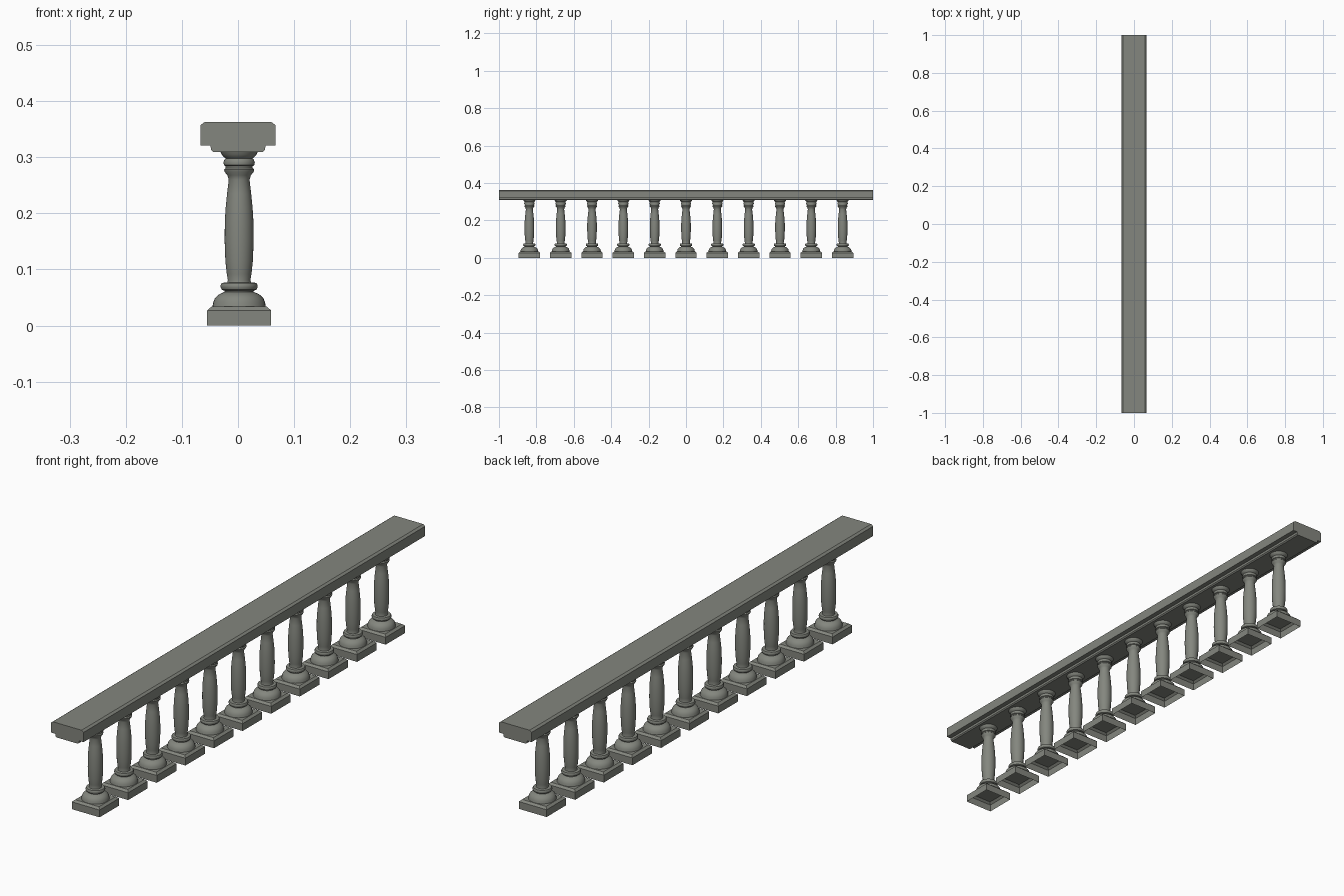
import bpy, bmesh, math

if "Cube" in bpy.data.objects:
    bpy.data.objects.remove(bpy.data.objects["Cube"])

stone = bpy.data.materials.new("grey stone")
stone.diffuse_color = (0.23, 0.24, 0.21, 1)
stone.use_nodes = True
stone.node_tree.nodes["Principled BSDF"].inputs["Base Color"].default_value = stone.diffuse_color


def finish(name, bm, location=(0, 0, 0)):
    mesh = bpy.data.meshes.new(name)
    bm.to_mesh(mesh)
    bm.free()
    mesh.materials.append(stone)
    obj = bpy.data.objects.new(name, mesh)
    bpy.context.collection.objects.link(obj)
    obj.location = location
    bpy.ops.object.select_all(action='DESELECT')
    obj.select_set(True)
    bpy.context.view_layer.objects.active = obj
    bpy.ops.object.shade_smooth_by_angle(angle=math.radians(35))
    return obj


def ring(bm, r, z, square=False, n=32):
    verts = []
    for i in range(n):
        a = 2 * math.pi * i / n
        c, s = math.cos(a), math.sin(a)
        k = r / max(abs(c), abs(s)) if square else r
        verts.append(bm.verts.new((c * k, s * k, z)))
    return verts


def skin(bm, rings):
    for a, b in zip(rings, rings[1:]):
        for i in range(len(a)):
            j = (i + 1) % len(a)
            bm.faces.new((a[i], a[j], b[j], b[i]))


# Handrail: moulded cross-section swept along y
half = [(0.044, 0.309), (0.048, 0.313), (0.049, 0.321), (0.067, 0.321),
        (0.067, 0.357), (0.059, 0.363)]
section = half + [(-x, z) for x, z in reversed(half)]
bm = bmesh.new()
ends = [[bm.verts.new((x, y, z)) for x, z in section] for y in (-1, 1)]
skin(bm, ends)
for e in ends:
    bm.faces.new(e)
bmesh.ops.recalc_face_normals(bm, faces=bm.faces)
finish("handrail", bm)

# Baluster: hollow square plinth flowing into a turned column
plinth = [(0.057, 0), (0.057, 0.027), (0.049, 0.034)]
turned = [(0.0475, 0.034), (0.046, 0.042), (0.043, 0.049), (0.038, 0.054),
          (0.033, 0.057), (0.026, 0.060), (0.026, 0.062), (0.031, 0.064),
          (0.033, 0.068), (0.033, 0.072), (0.031, 0.076), (0.021, 0.077),
          (0.020, 0.081), (0.022, 0.092), (0.0245, 0.115), (0.0258, 0.15),
          (0.0255, 0.185), (0.024, 0.21), (0.0215, 0.235), (0.0185, 0.26),
          (0.021, 0.268), (0.026, 0.274), (0.027, 0.278), (0.024, 0.281),
          (0.024, 0.284), (0.027, 0.286), (0.028, 0.291), (0.026, 0.296),
          (0.024, 0.298), (0.028, 0.301), (0.031, 0.305), (0.033, 0.309)]
bm = bmesh.new()
rings = [ring(bm, r, z, True) for r, z in plinth] + [ring(bm, r, z) for r, z in turned]
skin(bm, rings)
# closed underside of the column, seen inside the hollow plinth
bm.faces.new(list(reversed(rings[len(plinth)])))
first = finish("baluster_01", bm, (0.002, -0.8375, 0))

for i in range(1, 11):
    copy = first.copy()
    copy.name = f"baluster_{i + 1:02d}"
    copy.location.y = -0.8375 + 0.1675 * i
    bpy.context.collection.objects.link(copy)
